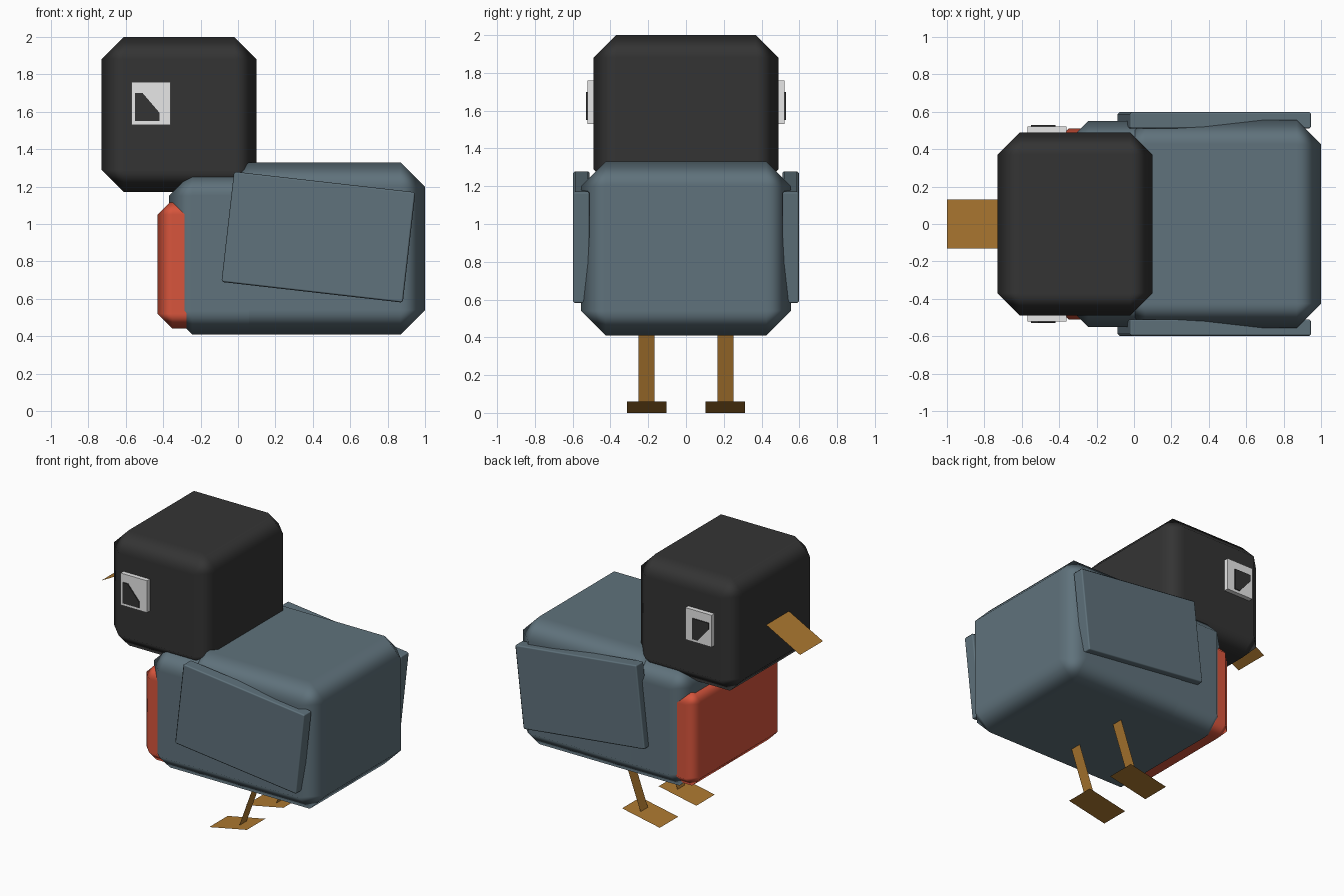
import bpy
import bmesh
import math
from mathutils import Matrix, Vector

cube = bpy.data.objects.get("Cube")
if cube:
    bpy.data.objects.remove(cube, do_unlink=True)


def material(name, r, g, b):
    m = bpy.data.materials.new(name)
    m.use_nodes = True
    m.diffuse_color = (r, g, b, 1)
    bsdf = m.node_tree.nodes["Principled BSDF"]
    bsdf.inputs["Base Color"].default_value = (r, g, b, 1)
    bsdf.inputs["Roughness"].default_value = 0.8
    return m


charcoal = material("charcoal", 0.034, 0.034, 0.034)
slate = material("slate_blue", 0.115, 0.168, 0.2)
red = material("breast_red", 0.68, 0.09, 0.045)
ochre = material("ochre", 0.42, 0.19, 0.03)
white = material("eye_white", 0.8, 0.8, 0.8)


def finish(name, bm, mat):
    bmesh.ops.recalc_face_normals(bm, faces=bm.faces[:])
    mesh = bpy.data.meshes.new(name)
    bm.to_mesh(mesh)
    bm.free()
    mesh.materials.append(mat)
    ob = bpy.data.objects.new(name, mesh)
    bpy.context.collection.objects.link(ob)
    return ob


def box(name, low, high, mat, bevel=0.0, turn=0.0):
    """Chamfered box between two corners, turned about y."""
    low, high = Vector(low), Vector(high)
    bm = bmesh.new()
    bmesh.ops.create_cube(bm, size=1)
    bmesh.ops.scale(bm, vec=high - low, verts=bm.verts)
    ob = finish(name, bm, mat)
    ob.location = (low + high) / 2
    ob.rotation_euler.y = turn
    if bevel:
        mod = ob.modifiers.new("chamfer", 'BEVEL')
        mod.width = bevel
        mod.segments = 1
        mod.harden_normals = True
        for p in ob.data.polygons:
            p.use_smooth = True
    return ob


def sheet(name, path, y, half_width, mat):
    """Thin flat strip following two (x, z) points."""
    bm = bmesh.new()
    (xa, za), (xb, zb) = path
    bm.faces.new([bm.verts.new(p) for p in (
        (xa, y - half_width, za), (xb, y - half_width, zb),
        (xb, y + half_width, zb), (xa, y + half_width, za))])
    return finish(name, bm, mat)


# Head and body
box("head", (-0.73, -0.49, 1.17), (0.1, 0.49, 2.0), charcoal, 0.12)
box("body", (-0.07, -0.555, 0.41), (1.0, 0.555, 1.33), slate, 0.13)
box("shoulders", (-0.37, -0.55, 0.41), (0.6, 0.55, 1.275), slate, 0.125)
box("breast", (-0.43, -0.51, 0.44), (-0.2, 0.51, 1.13), red, 0.08)

# Beak
sheet("beak", ((-0.7, 1.6), (-1.0, 1.44)), 0, 0.13, ochre)

# Pupil outline, centred on the pupil
PUPIL = [(-0.065, -0.075), (0.065, -0.075), (0.065, -0.03),
         (-0.025, 0.075), (-0.065, 0.075)]

for side, word in ((-1, "right"), (1, "left")):
    def span(a, b):
        return sorted((side * a, side * b))

    # Wing
    y0, y1 = span(0.51, 0.598)
    box(word + "_wing", (-0.058, y0, 0.633), (0.918, y1, 1.227), slate,
        0.01, math.radians(6.5))

    # Eye and pupil
    y0, y1 = span(0.47, 0.522)
    box(word + "_eye", (-0.57, y0, 1.53), (-0.36, y1, 1.76), white)
    bm = bmesh.new()
    face = bm.faces.new([bm.verts.new((-side * x, 0, -side * z))
                         for x, z in PUPIL])
    out = bmesh.ops.extrude_face_region(bm, geom=[face])
    moved = [v for v in out["geom"] if isinstance(v, bmesh.types.BMVert)]
    bmesh.ops.translate(bm, vec=(0, side * 0.009, 0), verts=moved)
    pupil = finish(word + "_pupil", bm, charcoal)
    pupil.location = (-0.485, side * 0.52, 1.625)

    # Leg and foot
    sheet(word + "_leg", ((0.186, 0.04), (0.335, 0.45)), side * 0.21, 0.042, ochre)
    sheet(word + "_foot", ((-0.01, 0), (0.29, 0.06)), side * 0.208, 0.105, ochre)
